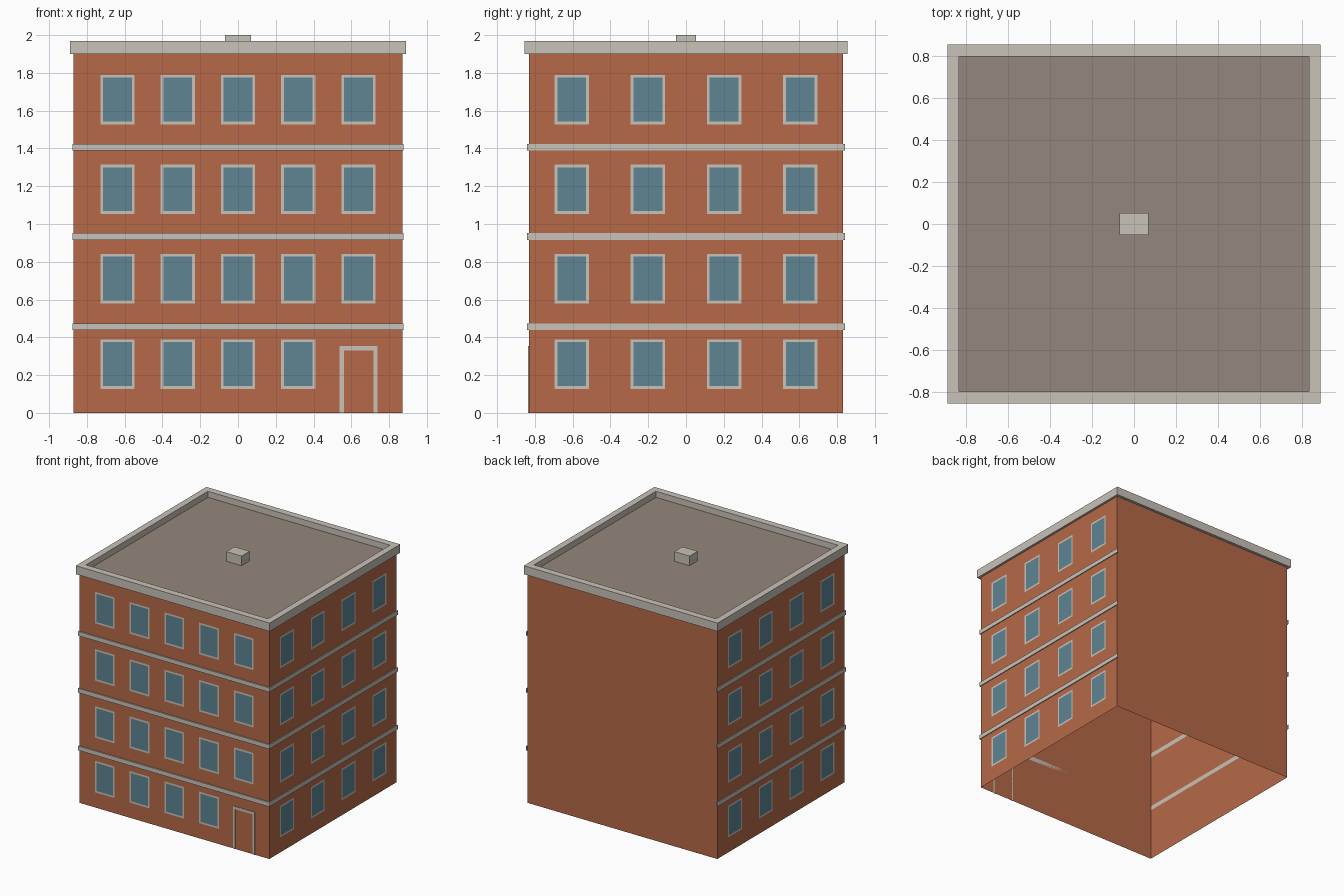
import bpy, bmesh, math
from mathutils import Matrix, Vector

cube = bpy.data.objects.get("Cube")
if cube:
    bpy.data.objects.remove(cube, do_unlink=True)


def material(name, rgb):
    linear = [((c / 255 + 0.055) / 1.055) ** 2.4 for c in rgb] + [1]
    mat = bpy.data.materials.new(name)
    mat.use_nodes = True
    mat.diffuse_color = linear
    node = next(n for n in mat.node_tree.nodes if n.type == 'BSDF_PRINCIPLED')
    node.inputs["Base Color"].default_value = linear
    return mat


brick = material("brick", (183, 105, 72))
stone = material("pale stone", (200, 194, 184))
glass = material("window glass", (95, 133, 148))
roofing = material("roofing", (148, 135, 124))

HX, HY = 0.87, 0.832          # wall half sizes
ROOF_Z = 1.92


def finish(name, bm, *mats):
    mesh = bpy.data.meshes.new(name)
    bm.to_mesh(mesh)
    bm.free()
    for mat in mats:
        mesh.materials.append(mat)
    obj = bpy.data.objects.new(name, mesh)
    bpy.context.collection.objects.link(obj)
    return obj


def add_box(bm, lo, hi):
    lo, hi = Vector(lo), Vector(hi)
    place = Matrix.Translation((lo + hi) / 2) @ Matrix.Diagonal((hi - lo).to_4d())
    return bmesh.ops.create_cube(bm, size=1, matrix=place)["verts"]


def box(name, lo, hi, mat):
    bm = bmesh.new()
    add_box(bm, lo, hi)
    return finish(name, bm, mat)


def windows(name, columns, rows, depth, turn):
    """Framed panes laid out on a front-facing plane, then turned about z."""
    bm = bmesh.new()
    spin = Matrix.Rotation(math.radians(turn), 4, 'Z')
    for u, z in [(u, z) for z in rows for u in columns]:
        corners = [(-1, -1), (1, -1), (1, 1), (-1, 1)]
        pane = bm.faces.new([bm.verts.new(spin @ Vector((u + 0.091 * a, -depth - 0.003, z + 0.131 * b)))
                             for a, b in corners])
        bm.normal_update()
        bmesh.ops.inset_region(bm, faces=[pane], thickness=0.021, use_boundary=True)
        pane.material_index = 1
    return finish(name, bm, stone, glass)


# Hollow brick walls, open below
bm = bmesh.new()
add_box(bm, (-HX, -HY, 0), (HX, HY, ROOF_Z))
caps = [f for f in bm.faces if abs(f.normal.z) > 0.5]
bmesh.ops.delete(bm, geom=caps, context='FACES_ONLY')
finish("brick_walls", bm, brick)

# Flat roof deck
bm = bmesh.new()
bmesh.ops.create_grid(bm, x_segments=1, y_segments=1, size=1,
                      matrix=Matrix.Translation((0, 0, ROOF_Z)) @ Matrix.Diagonal((HX, HY, 1, 1)))
finish("roof_deck", bm, roofing)

# Parapet ring around the roof
bm = bmesh.new()
OX, OY, IX, IY = 0.889, 0.855, 0.835, 0.798
loops = []
for x, y, z in [(OX, OY, 1.9), (OX, OY, 1.97), (IX, IY, 1.97), (IX, IY, 1.9)]:
    loops.append([bm.verts.new((x * a, y * b, z)) for a, b in [(-1, -1), (1, -1), (1, 1), (-1, 1)]])
for i in range(4):
    low, high = loops[i], loops[(i + 1) % 4]
    for j in range(4):
        k = (j + 1) % 4
        bm.faces.new((low[j], low[k], high[k], high[j]))
bmesh.ops.recalc_face_normals(bm, faces=bm.faces)
finish("parapet", bm, stone)

# Roof vent
box("roof_vent", (-0.07, -0.053, ROOF_Z), (0.07, 0.053, 2.0), stone)

# Floor bands on the front and both sides
for n, z in enumerate((0.456, 0.934, 1.406), 1):
    lo, hi = z - 0.018, z + 0.018
    box(f"front_band_{n}", (-0.877, -0.842, lo), (0.877, -HY, hi), stone)
    box(f"left_band_{n}", (HX, -0.842, lo), (0.877, 0.842, hi), stone)
    box(f"right_band_{n}", (-0.877, -0.842, lo), (-HX, 0.842, hi), stone)

# Windows: the front leaves one ground-floor bay for the door
rows = (0.258, 0.711, 1.184, 1.659)
bays = [0.319 * i for i in range(-2, 3)]
side_bays = [0.403 * (i - 1.5) for i in range(4)]
windows("front_windows", bays, rows[1:], HY, 0)
windows("front_ground_windows", bays[:-1], rows[:1], HY, 0)
windows("left_windows", side_bays, rows, HX, 90)
windows("right_windows", side_bays, rows, HX, -90)

# Door surround
bm = bmesh.new()
front, back = -HY - 0.004, -HY
add_box(bm, (0.538, front, 0), (0.56, back, 0.331))
add_box(bm, (0.717, front, 0), (0.739, back, 0.331))
add_box(bm, (0.538, front, 0.331), (0.739, back, 0.353))
finish("door_surround", bm, stone)
